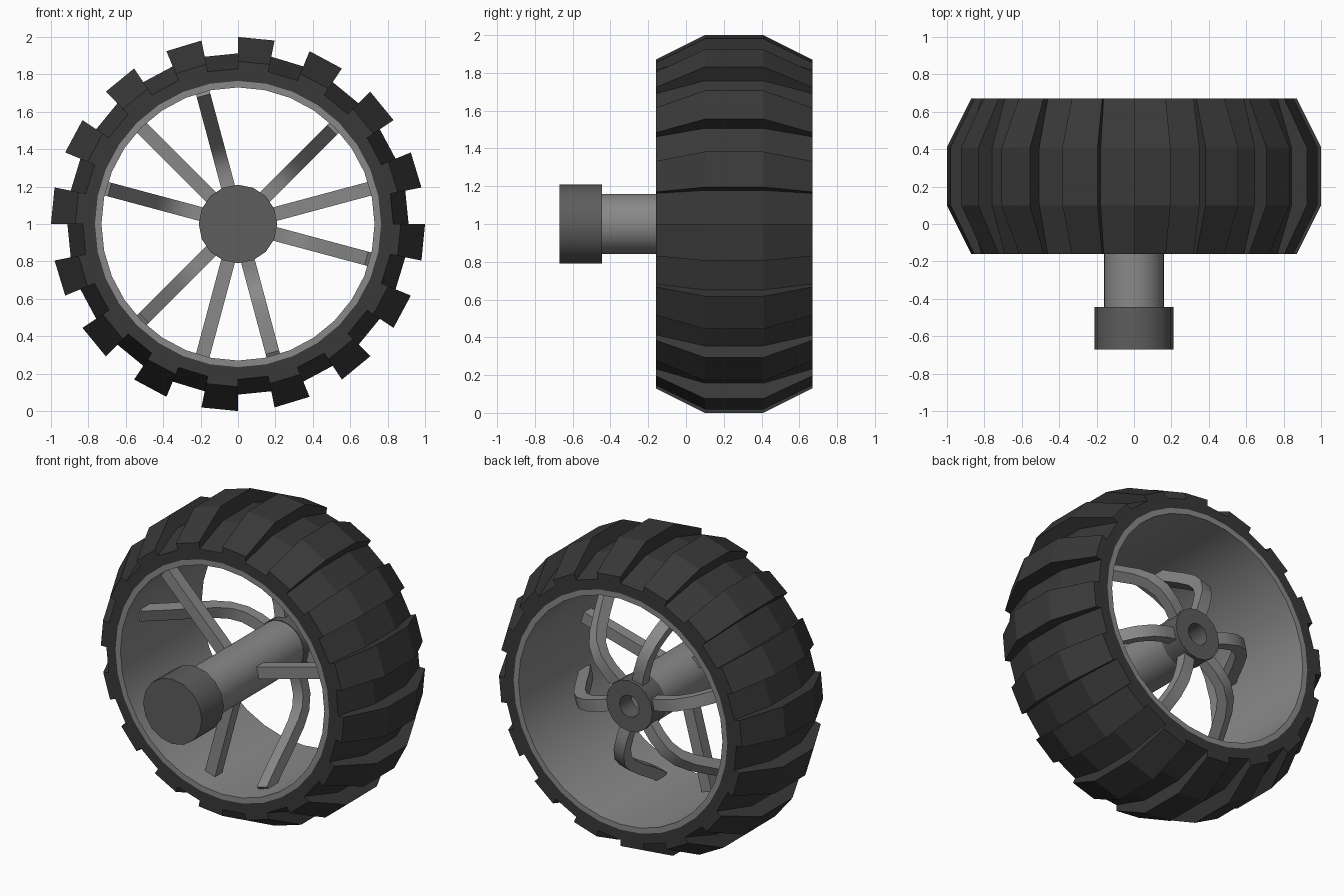
import bpy, bmesh, math
from mathutils import Vector

if "Cube" in bpy.data.objects:
    bpy.data.objects.remove(bpy.data.objects["Cube"])

AXLE_Z = 1.0
Y0, Y1 = -0.16, 0.67          # front and back of the wheel


def material(name, v):
    m = bpy.data.materials.new(name)
    m.diffuse_color = (v, v, v, 1)
    m.use_nodes = True
    m.node_tree.nodes["Principled BSDF"].inputs["Base Color"].default_value = m.diffuse_color
    return m


RUBBER = material("black_rubber", 0.04)
METAL = material("light_grey_metal", 0.25)
DARK = material("dark_grey_metal", 0.11)


def polar(r, y, deg):
    a = math.radians(deg)
    return Vector((r * math.cos(a), y, AXLE_Z + r * math.sin(a)))


def finish(name, bm, mat, angle=None):
    bmesh.ops.remove_doubles(bm, verts=bm.verts, dist=1e-5)
    bmesh.ops.recalc_face_normals(bm, faces=bm.faces)
    me = bpy.data.meshes.new(name)
    bm.to_mesh(me)
    bm.free()
    me.materials.append(mat)
    ob = bpy.data.objects.new(name, me)
    bpy.context.collection.objects.link(ob)
    if angle:
        bpy.context.view_layer.objects.active = ob
        ob.select_set(True)
        bpy.ops.object.shade_smooth_by_angle(angle=math.radians(angle))
        ob.select_set(False)
    return ob


def lathe(name, profile, sides, mat, closed=False):
    """Spin a (radius, y) profile around the axle; r = 0 closes to a point."""
    bm = bmesh.new()
    rings = [[bm.verts.new(polar(r, y, 360 * i / sides)) for i in range(sides)]
             if r > 0 else [bm.verts.new(polar(0, y, 0))] for r, y in profile]
    pairs = list(zip(rings, rings[1:]))
    if closed:
        pairs.append((rings[-1], rings[0]))
    for a, b in pairs:
        for i in range(sides):
            j = (i + 1) % sides
            if len(a) == 1:
                bm.faces.new((a[0], b[i], b[j]))
            elif len(b) == 1:
                bm.faces.new((a[i], a[j], b[0]))
            else:
                bm.faces.new((a[i], a[j], b[j], b[i]))
    return finish(name, bm, mat, 35)


def spoke(name, path, deg, width, thick, mat):
    """Sweep a rectangle along a (radius, y) path in the plane at angle deg."""
    bm = bmesh.new()
    a = math.radians(deg)
    side = Vector((-math.sin(a), 0, math.cos(a))) * width / 2
    pts = [polar(r, y, deg) for r, y in path]
    rows = []
    for i, p in enumerate(pts):
        t = (pts[min(i + 1, len(pts) - 1)] - pts[max(i - 1, 0)]).normalized()
        n = t.cross(side).normalized() * thick / 2
        rows.append([bm.verts.new(p + s) for s in
                     (side + n, side - n, -side - n, -side + n)])
    for u, v in zip(rows, rows[1:]):
        for k in range(4):
            m = (k + 1) % 4
            bm.faces.new((u[k], u[m], v[m], v[k]))
    bm.faces.new(rows[0])
    bm.faces.new(rows[-1])
    return finish(name, bm, mat, 35)


# Tyre: 32 segments, every other one raised as a lug
ys = (Y0, 0.10, 0.41, Y1)
lug = (0.87, 1.0, 1.0, 0.87)
gap = (0.83, 0.912, 0.912, 0.83)
step = 360 / 32
bm = bmesh.new()


def face(*pts):
    bm.faces.new([bm.verts.new(p) for p in pts])


for s in range(32):
    a0, a1 = s * step, (s + 1) * step
    radii = lug if s % 2 else gap
    for k in range(3):
        face(polar(radii[k], ys[k], a0), polar(radii[k], ys[k], a1),
             polar(radii[k + 1], ys[k + 1], a1), polar(radii[k + 1], ys[k + 1], a0))
        # side wall of the lug
        face(polar(gap[k], ys[k], a0), polar(lug[k], ys[k], a0),
             polar(lug[k + 1], ys[k + 1], a0), polar(gap[k + 1], ys[k + 1], a0))
    # flat tyre walls
    for y, r in ((Y0, radii[0]), (Y1, radii[3])):
        face(polar(0.765, y, a0), polar(r, y, a0), polar(r, y, a1), polar(0.765, y, a1))
    face(polar(0.765, Y0, a0), polar(0.765, Y0, a1),
         polar(0.765, Y1, a1), polar(0.765, Y1, a0))
finish("tyre", bm, RUBBER)

# Rim
lathe("rim", [(0.73, Y0), (0.765, Y0), (0.765, Y1), (0.73, Y1)], 32, METAL, True)

# Axle, front cap and rear collar
lathe("axle", [(0, -0.46), (0.16, -0.46), (0.16, 0.46), (0, 0.46)], 32, METAL)
lathe("axle_cap", [(0, -0.67), (0.21, -0.67), (0.21, -0.445), (0, -0.445)], 16, DARK)
lathe("rear_collar", [(0.07, 0.44), (0.165, 0.44), (0.165, 0.58), (0.07, 0.58)],
      16, DARK, True)

# Three straight front spokes
for i in range(3):
    spoke(f"straight_spoke_{i + 1}", [(0.14, 0.02), (0.745, 0.02)],
          15 + 120 * i, 0.075, 0.075, METAL)

# Six curved spokes, from the rear collar forward to the rim
curve = [(0.14, 0.52), (0.24, 0.535), (0.33, 0.53), (0.41, 0.49),
         (0.475, 0.42), (0.56, 0.29), (0.65, 0.14), (0.74, 0.0)]
for i in range(6):
    spoke(f"curved_spoke_{i + 1}", curve, 45 + 60 * i, 0.075, 0.07, METAL)
